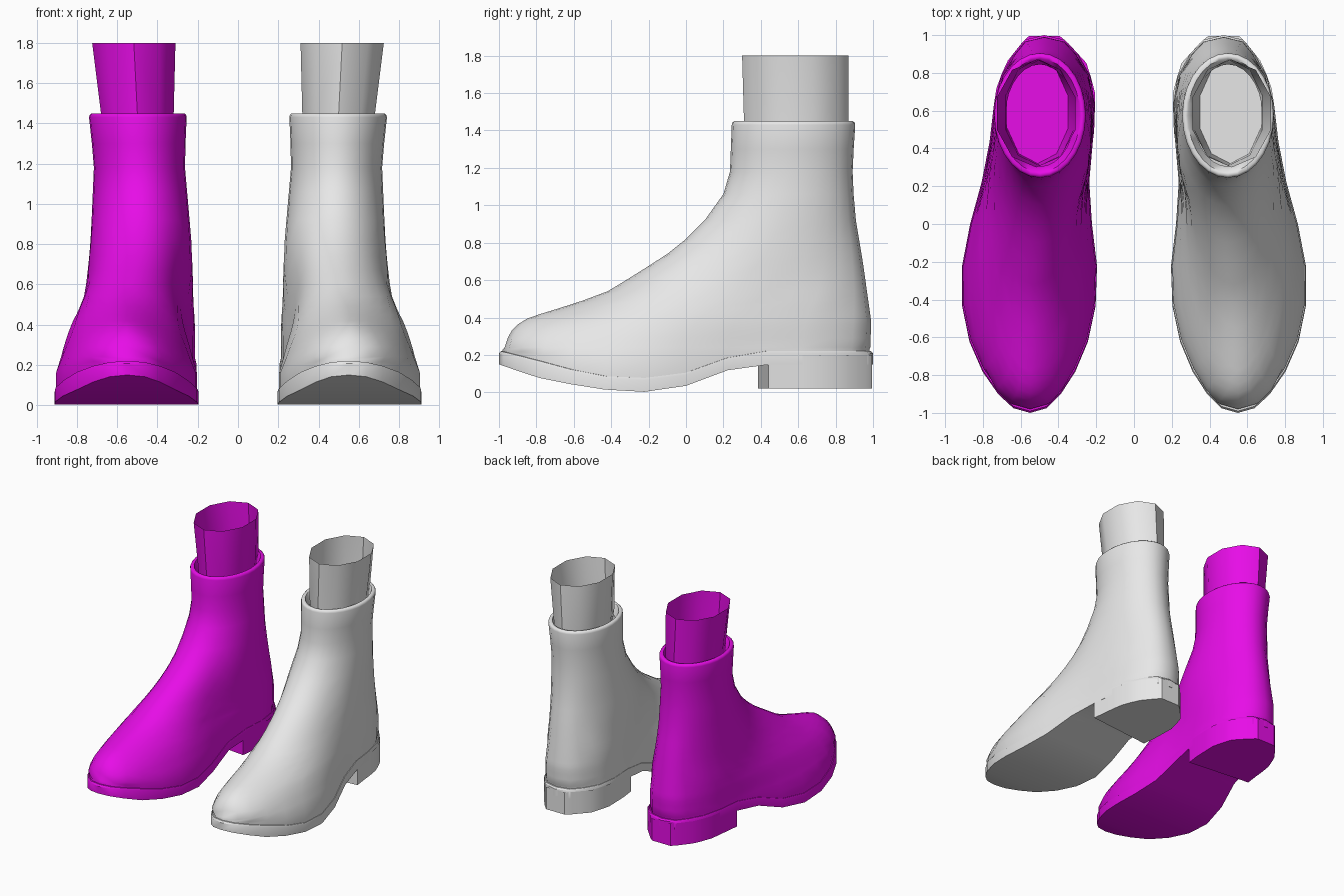
import bpy
import bmesh
from math import cos, sin, pi, radians

cube = bpy.data.objects.get("Cube")
if cube:
    bpy.data.objects.remove(cube)

SIDES = 28

# Plan of the sole: y, inner edge x, outer edge x
PLAN = [(-1, .52, .58), (-.97, .45, .65), (-.87, .36, .75), (-.7, .265, .85),
        (-.5, .21, .905), (-.3, .19, .92), (-.1, .205, .895), (.1, .24, .84),
        (.3, .235, .785), (.5, .21, .755), (.7, .205, .735), (.85, .25, .68),
        (.97, .36, .585), (1, .4, .55)]
# Sole in profile: y, underside z, top z
SOLE = [(-1, .15, .22), (-.8, .08, .17), (-.5, .02, .09), (-.25, 0, .075),
        (-.05, .02, .09), (.1, .065, .135), (.25, .13, .195), (.35, .147, .22),
        (1, .15, .22)]
# Front edge of the upper from toe to cuff: y, z
INSTEP = [(-.985, .2), (-.97, .24), (-.95, .3), (-.92, .35), (-.84, .4),
          (-.58, .48), (-.42, .54), (-.27, .63), (-.1, .74), (0, .82),
          (.1, .92), (.2, 1.06), (.235, 1.18), (.245, 1.44), (.5, 4)]
# Shaft: z, back y, inner x, outer x
SHAFT = [(.22, .985, .21, .74), (.38, .99, .215, .735), (.7, .945, .225, .735),
         (.97, .9, .245, .725), (1.2, .89, .265, .715), (1.43, .905, .255, .74)]
LEVELS = [.24, .29, .33, .365, .395, .42, .45, .49, .54, .6, .67, .74, .82,
          .92, 1.06, 1.18, 1.3, 1.43]


def sample(table, t):
    """Linear lookup on the first column; returns the other columns."""
    if t <= table[0][0]:
        return table[0][1:]
    for a, b in zip(table, table[1:]):
        if t <= b[0]:
            k = (t - a[0]) / (b[0] - a[0])
            return tuple(p + (q - p) * k for p, q in zip(a[1:], b[1:]))
    return table[-1][1:]


def angles(n):
    return [2 * pi * j / n for j in range(n)]


def side(a):
    s = sin(a)
    return 0 if abs(s) < 1e-6 else (1 if s > 0 else -1)


def plan_ring(scale, height):
    """Sole outline, shrunk a little, at the height given for each y."""
    ring = []
    for a in angles(SIDES):
        y = -cos(a)
        l, r = sample(PLAN, y)
        ring.append(((l + r) / 2 + side(a) * (r - l) / 2 * scale, y * scale, height(y)))
    return ring


def ellipse(x0, x1, y0, y1, z, n=SIDES):
    return [((x0 + x1) / 2 + (x1 - x0) / 2 * sin(a),
             (y0 + y1) / 2 - (y1 - y0) / 2 * cos(a), z) for a in angles(n)]


FRONT = [(z, y) for y, z in INSTEP]


def upper_ring(z):
    """Slice of the upper: arched over the foot, oval around the leg."""
    front = sample(FRONT, z)[0]
    back, l, r = sample(SHAFT, z)
    t = min(max((z - .35) / .65, 0), 1)
    t = t * t * (3 - 2 * t)
    ring = []
    for a, oval in zip(angles(SIDES), ellipse(l, r, front, back, z)):
        y = oval[1]
        pl, pr = sample(PLAN, y / back if y > 0 else y)
        floor, top = sample(SOLE, y)[1], sample(INSTEP, y)[0]
        rise = min(max((z - floor) / max(top - floor, .001), 0), 1)
        width = (pr - pl) / 2 * .975 * (1 - rise ** 1.75) ** (1 / 1.75)
        x = (pl + pr) / 2 + side(a) * width
        ring.append((x + (oval[0] - x) * t, y, z))
    return ring


def loft(name, rings, material, mirror, cap=None, crease=35):
    """Skin a stack of rings; cap the first with strips or one flat face."""
    bm = bmesh.new()
    rows = [[bm.verts.new((x * mirror, y, z)) for x, y, z in ring] for ring in rings]
    n = len(rows[0])
    for low, high in zip(rows, rows[1:]):
        for j in range(n):
            k = (j + 1) % n
            bm.faces.new((low[j], low[k], high[k], high[j]))
    if cap == "flat":
        bm.faces.new(rows[0])
    elif cap == "strips":
        for j in range(n // 2):
            pick = dict.fromkeys((j, j + 1, n - j - 1, (n - j) % n))
            bm.faces.new([rows[0][i] for i in pick])
    bmesh.ops.recalc_face_normals(bm, faces=bm.faces)
    mesh = bpy.data.meshes.new(name)
    bm.to_mesh(mesh)
    bm.free()
    mesh.materials.append(material)
    for p in mesh.polygons:
        p.use_smooth = True
    mesh.set_sharp_from_angle(angle=radians(crease))
    obj = bpy.data.objects.new(name, mesh)
    bpy.context.collection.objects.link(obj)
    return obj


def flat_colour(name, rgb):
    m = bpy.data.materials.new(name)
    m.use_nodes = True
    m.diffuse_color = (*rgb, 1)
    m.node_tree.nodes["Principled BSDF"].inputs["Base Color"].default_value = (*rgb, 1)
    return m


def boot(label, mirror, material):
    under = lambda y: sample(SOLE, y)[0]
    welt = lambda y: sample(SOLE, y)[1]

    # Sole with a thin bevelled welt
    loft(label + "_sole", [plan_ring(1, under),
                           plan_ring(1, lambda y: welt(y) - .012),
                           plan_ring(.99, welt),
                           plan_ring(.95, welt)], material, mirror, "strips")

    # Heel block with a slanted front face
    inner, outer = [], []
    for k in range(10):
        s = sin(k / 9 * pi / 2)
        yi, yo = .385 + .61 * s, .44 + .555 * s
        inner.append((sample(PLAN, yi)[0], yi))
        outer.append((sample(PLAN, yo)[1], yo))
    outline = inner + outer[::-1]
    loft(label + "_heel", [[(x, y, z) for x, y in outline] for z in (.02, .2)],
         material, mirror, "flat")

    # Upper from the welt to the rolled cuff
    rings = [plan_ring(.98, lambda y: welt(y) - .01),
             plan_ring(.98, lambda y: (welt(y) + .24) / 2)]
    rings += [upper_ring(z) for z in LEVELS]
    back, l, r = SHAFT[-1][1:]
    front = sample(FRONT, LEVELS[-1])[0]
    for inset, z in ((.003, 1.442), (.012, 1.45), (.03, 1.448), (.06, 1.38)):
        rings.append(ellipse(l + inset, r - inset, front + inset, back - inset, z))
    loft(label + "_upper", rings, material, mirror, crease=60)

    # Open sock rising out of the cuff
    loft(label + "_sock", [ellipse(.34, .68, .32, .865, 1.25, 10),
                           ellipse(.31, .69, .31, .87, 1.45, 10),
                           ellipse(.3, .735, .3, .87, 1.8, 10)],
         material, mirror, "flat", 40)


boot("left", 1, flat_colour("light grey", (.8, .8, .8)))
boot("right", -1, flat_colour("magenta", (.8, .004, .8)))
